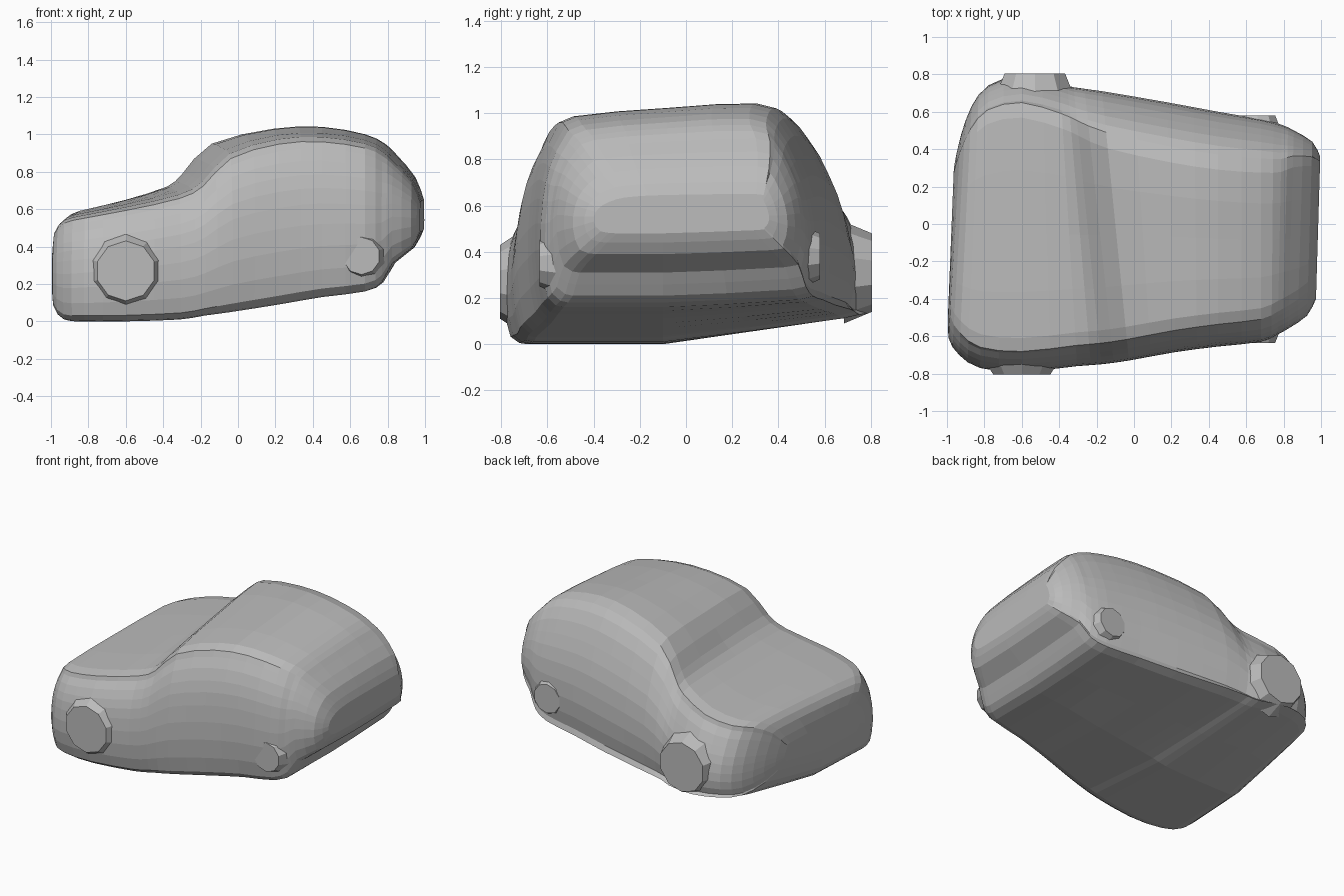
import bpy, bmesh, math
from mathutils import Vector, Matrix

if "Cube" in bpy.data.objects:
    bpy.data.objects.remove(bpy.data.objects["Cube"])

paint = bpy.data.materials.new("plain_grey")
paint.use_nodes = True
GREY = (0.5, 0.5, 0.5, 1)
paint.diffuse_color = GREY
paint.node_tree.nodes["Principled BSDF"].inputs["Base Color"].default_value = GREY


def finish(name, bm):
    bmesh.ops.recalc_face_normals(bm, faces=bm.faces)
    mesh = bpy.data.meshes.new(name)
    bm.to_mesh(mesh)
    bm.free()
    mesh.materials.append(paint)
    obj = bpy.data.objects.new(name, mesh)
    bpy.context.collection.objects.link(obj)
    return obj


def smooth_path(rows):
    """Put one in-between row after each row, on a soft curve."""
    out = []
    for i in range(len(rows) - 1):
        a, b, c, d = (rows[min(max(i + k, 0), len(rows) - 1)] for k in (-1, 0, 1, 2))
        out.append(b)
        out.append([(9 * (q + r) - p - s) / 16 for p, q, r, s in zip(a, b, c, d)])
    return out + [rows[-1]]


# Lengthwise stations: x, floor, roof, right side, left side, skew
STATIONS = [
    (-.975, .2, .38, -.48, .3, .04),
    (-.955, .08, .5, -.61, .47, .06),
    (-.9, .01, .575, -.7, .63, .05),
    (-.8, 0, .605, -.77, .74, .03),
    (-.6, 0, .65, -.79, .79, 0),
    (-.35, .01, .72, -.76, .75, -.06),
    (-.25, .03, .79, -.75, .73, -.1),
    (-.1, .05, .95, -.73, .71, -.1),
    (.2, .09, 1.03, -.685, .65, -.03),
    (.45, .13, 1.04, -.655, .6, 0),
    (.68, .16, 1, -.63, .56, 0),
    (.78, .21, .95, -.59, .53, .02),
    (.84, .31, .89, -.56, .5, .03),
    (.94, .39, .77, -.49, .44, .03),
    (.985, .48, .65, -.4, .36, .03),
]

# Cross-section halves: height fraction, inset from the side
RIGHT = [(0, .1), (.05, .03), (.3, 0), (.55, .01), (.72, .04), (.87, .1), (.94, .18)]
LEFT = [(1, .34), (.93, .2), (.75, .1), (.55, .03), (.3, 0), (.06, .02), (0, .07)]


def section(x, floor, roof, right, left, skew):
    height = roof - floor
    pts = [(t, right + inset) for t, inset in RIGHT]
    pts.append((.98, (right + left) / 2 - .05))
    pts += [(t, left - inset * height if t > .5 else left - inset) for t, inset in LEFT]
    pts.append((0, -.1))
    ring = []
    for t, y in smooth_path(pts):
        lift = .145 * max(0, y + .1) * (1 - (x + .55) / 2) * (1 - t) ** 2
        z = max(0, floor + t * height + lift)
        ring.append(Vector((x + skew * y, y, z)))
    return ring


# Body shell, lofted from nose to tail
bm = bmesh.new()
rings = [[bm.verts.new(p) for p in section(*s)] for s in smooth_path(STATIONS)]
for a, b in zip(rings, rings[1:]):
    for i in range(len(a)):
        j = (i + 1) % len(a)
        bm.faces.new((a[i], a[j], b[j], b[i]))
bm.faces.new(rings[0])
bm.faces.new(rings[-1])
finish("car_body", bm)


# Wheels, tapered low discs almost flush with the sides
def wheel(name, x, y, z, inner, outer):
    bm = bmesh.new()
    side = 1 if y > 0 else -1
    depth = .12
    turn = Matrix.Rotation(-side * math.pi / 2, 4, "X")
    bmesh.ops.create_cone(bm, cap_ends=True, segments=10, radius1=inner,
                          radius2=outer, depth=depth,
                          matrix=Matrix.Translation((x, y - side * depth / 2, z)) @ turn)
    finish(name, bm)


wheel("front_right_wheel", -.6, -.805, .27, .24, .16)
wheel("front_left_wheel", -.53, .805, .31, .22, .17)
wheel("rear_right_wheel", .66, -.635, .35, .15, .1)
wheel("rear_left_wheel", .66, .58, .38, .15, .1)
